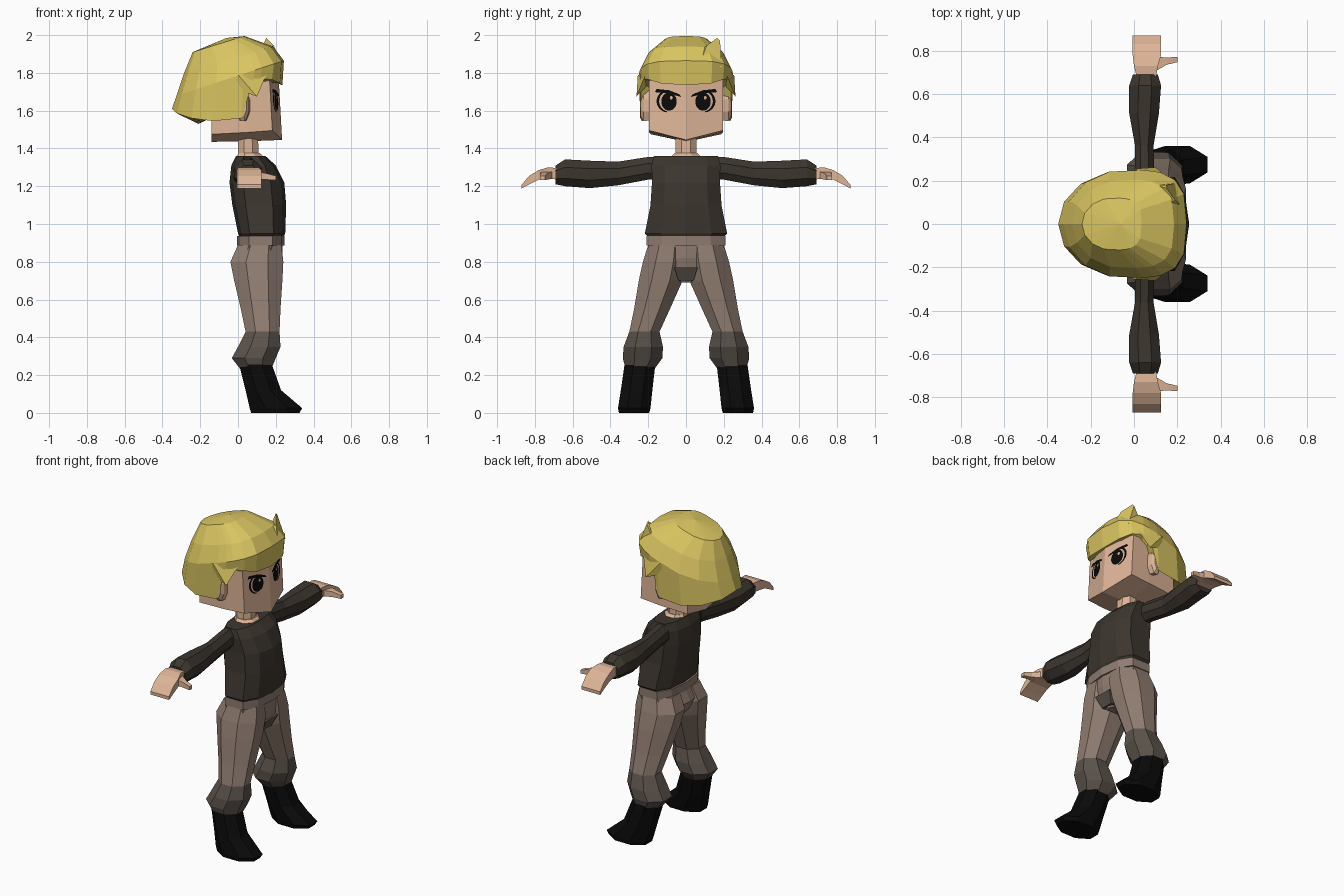
import bpy, bmesh, math
from mathutils import Vector


def mat(name, r, g, b):
    m = bpy.data.materials.new(name)
    m.diffuse_color = (r, g, b, 1)
    return m


HAIR = mat("blond hair", 0.70, 0.56, 0.12)
SKIN = mat("skin", 0.73, 0.46, 0.31)
SHIRT = mat("dark brown shirt", 0.045, 0.036, 0.027)
PANTS = mat("taupe trousers", 0.28, 0.205, 0.165)
CUFF = mat("dark cuff", 0.105, 0.085, 0.07)
BLACK = mat("black", 0.003, 0.003, 0.003)


def mesh(name, verts, faces, material, fix=True):
    me = bpy.data.meshes.new(name)
    me.from_pydata([tuple(v) for v in verts], [], faces)
    me.materials.append(material)
    if fix:
        bm = bmesh.new()
        bm.from_mesh(me)
        bmesh.ops.recalc_face_normals(bm, faces=bm.faces)
        bm.to_mesh(me)
        bm.free()
    ob = bpy.data.objects.new(name, me)
    bpy.context.collection.objects.link(ob)
    return ob


def loft(name, rings, material, caps=None):
    """Skin equal-length rings; caps = faces (ring index tuples) of the last ring."""
    n, k = len(rings[0]), len(rings)
    faces = [(i * n + j, i * n + (j + 1) % n, (i + 1) * n + (j + 1) % n, (i + 1) * n + j)
             for i in range(k - 1) for j in range(n)]
    faces.append(tuple(range(n)))
    for c in caps or [tuple(range(n))]:
        faces.append(tuple((k - 1) * n + j for j in c))
    return mesh(name, [v for r in rings for v in r], faces, material)


# Unit cross-sections
K = 1 / math.cos(math.pi / 8)
OCT = [(K * math.cos(math.pi / 8 + i * math.pi / 4), K * math.sin(math.pi / 8 + i * math.pi / 4))
       for i in range(8)]
BODY = [(1, 0), (0.88, 0.62), (0.5, 1), (-0.5, 1), (-0.88, 0.62), (-1, 0),
        (-0.88, -0.62), (-0.5, -1), (0.5, -1), (0.88, -0.62)]


def upright(name, shape, stations, material, s=1):
    """Stations: z, x min, x max, y min, y max."""
    rings = [[(((a + b) + u * (b - a)) / 2, s * ((c + d) + v * (d - c)) / 2, z) for u, v in shape]
             for z, a, b, c, d in stations]
    return loft(name, rings, material)


def sideways(name, shape, stations, material, s=1):
    """Stations: y, x min, x max, z min, z max."""
    rings = [[(((a + b) + u * (b - a)) / 2, s * y, ((c + d) + v * (d - c)) / 2) for u, v in shape]
             for y, a, b, c, d in stations]
    return loft(name, rings, material)


SQ = [(1, 1), (-1, 1), (-1, -1), (1, -1)]

# Torso, belt, hips, neck
upright("shirt_body", BODY, [(0.93, 0.01, 0.24, -0.2, 0.2), (0.95, 0, 0.25, -0.218, 0.218),
                             (1.1, -0.03, 0.255, -0.188, 0.188), (1.22, -0.045, 0.245, -0.18, 0.18),
                             (1.31, -0.035, 0.2, -0.182, 0.182),
                             (1.36, -0.01, 0.145, -0.17, 0.17)], SHIRT)
upright("waistband", BODY, [(0.885, -0.005, 0.245, -0.208, 0.208),
                            (0.937, -0.005, 0.245, -0.208, 0.208)], PANTS)
upright("hips", BODY, [(0.69, 0.06, 0.19, -0.035, 0.035), (0.75, 0.0, 0.225, -0.09, 0.09),
                       (0.82, -0.03, 0.235, -0.2, 0.2), (0.89, 0.0, 0.235, -0.2, 0.2)], PANTS)
upright("crotch_patch", SQ, [(0.70, 0.17, 0.205, -0.04, 0.04),
                             (0.77, 0.20, 0.238, -0.062, 0.062)], CUFF)
upright("collar_skin", OCT, [(1.35, -0.005, 0.14, -0.085, 0.085),
                             (1.375, 0.0, 0.115, -0.06, 0.06)], SKIN)
upright("neck", OCT, [(1.36, 0.0, 0.11, -0.056, 0.056), (1.48, 0.0, 0.105, -0.056, 0.056)], SKIN)


# Face plane: a shallow wedge with its ridge on the centre line
def face_x(y, z):
    return 0.232 - 0.055 * (z - 1.47) - 0.25 * abs(y)


W = 0.195


def section(x, chin, jaw, top, w):
    pts = [(0, chin), (w, jaw), (w, top), (0, top), (-w, top), (-w, jaw)]
    return [(face_x(y, z) if x is None else x, y, z) for y, z in pts]


loft("head", [section(-0.14, 1.435, 1.475, 1.8, 0.185), section(0.05, 1.438, 1.485, 1.82, W),
              section(None, 1.445, 1.495, 1.8, W)], SKIN, caps=[(0, 1, 2, 3), (0, 3, 4, 5)])


# Painted features lie on the face as thin plates
def plate(name, pts, material, s, off):
    vs = [(face_x(y, z) + off, s * y, z) for y, z in pts]
    order = tuple(range(len(vs)))
    ob = mesh(name, vs, [order], material, fix=False)
    if ob.data.polygons[0].normal.x < 0:
        ob.data.flip_normals()
    return ob


def arc(cy, cz, ry, rz, a0, a1, n):
    return [(cy + ry * math.cos(math.radians(a0 + (a1 - a0) * i / n)),
             cz + rz * math.sin(math.radians(a0 + (a1 - a0) * i / n))) for i in range(n + 1)]


for s, side in ((1, "left"), (-1, "right")):
    # Eye, lash line and brow
    plate(side + "_pupil", arc(0.09, 1.648, 0.041, 0.048, 0, 345, 23), BLACK, s, 0.003)
    plate(side + "_eye_glint", arc(0.09 + s * 0.012, 1.668, 0.008, 0.01, 0, 315, 7), SKIN, s, 0.005)
    plate(side + "_eye_outline", arc(0.092, 1.65, 0.064, 0.06, -80, 70, 12)
          + arc(0.09, 1.65, 0.052, 0.054, 70, -80, 12), BLACK, s, 0.003)
    plate(side + "_brow", [(0.026, 1.672), (0.035, 1.687), (0.09, 1.708), (0.155, 1.715),
                           (0.165, 1.698), (0.1, 1.692), (0.06, 1.682)], BLACK, s, 0.004)
    # Ear
    sideways(side + "_ear", OCT, [(0.18, 0.01, 0.065, 1.55, 1.7), (0.225, -0.01, 0.058, 1.545, 1.71),
                                  (0.24, 0.0, 0.045, 1.57, 1.69)], SKIN, s)
    # Sleeve, hand and thumb
    sideways(side + "_sleeve", OCT, [(0.165, 0.005, 0.095, 1.235, 1.355), (0.2, 0.005, 0.095, 1.235, 1.355),
                                     (0.36, 0.005, 0.09, 1.205, 1.33), (0.51, -0.022, 0.115, 1.19, 1.335),
                                     (0.64, -0.022, 0.125, 1.2, 1.342),
                                     (0.69, -0.005, 0.11, 1.21, 1.31)], SHIRT, s)
    sideways(side + "_hand", SQ, [(0.67, 0.015, 0.1, 1.235, 1.295), (0.73, 0.0, 0.11, 1.24, 1.3),
                                  (0.78, -0.006, 0.125, 1.235, 1.285), (0.83, -0.006, 0.125, 1.21, 1.255),
                                  (0.87, -0.006, 0.125, 1.188, 1.208)], SKIN, s)
    loft(side + "_thumb", [[(x, s * y, z) for y, z in ((a, c), (b, c), (b, d), (a, d))]
                           for x, a, b, c, d in ((0.09, 0.70, 0.775, 1.24, 1.28),
                                                 (0.15, 0.735, 0.768, 1.235, 1.268),
                                                 (0.2, 0.747, 0.772, 1.232, 1.255))], SKIN)
    # Trouser leg, gathered cuff and boot
    upright(side + "_trouser_leg", OCT, [(0.89, 0.0, 0.23, 0.0, 0.2), (0.8, -0.04, 0.24, 0.0, 0.228),
                                         (0.7, -0.02, 0.235, 0.018, 0.25), (0.55, 0.015, 0.225, 0.085, 0.275),
                                         (0.43, 0.04, 0.22, 0.14, 0.3)], PANTS, s)
    upright(side + "_leg_cuff", OCT, [(0.43, 0.04, 0.22, 0.14, 0.3), (0.35, 0.0, 0.225, 0.122, 0.33),
                                      (0.29, -0.033, 0.2, 0.125, 0.335),
                                      (0.235, 0.01, 0.178, 0.165, 0.32)], CUFF, s)
    upright(side + "_boot", OCT, [(0.26, 0.005, 0.178, 0.162, 0.325), (0.12, 0.04, 0.228, 0.178, 0.345),
                                  (0.025, 0.062, 0.34, 0.188, 0.36),
                                  (0.0, 0.07, 0.325, 0.195, 0.355)], BLACK, s)
    # Pointed lock in front of the ear
    tip = (0.1, s * 0.262, 1.675)
    mesh(side + "_side_lock", [(-0.02, s * 0.235, 1.72), (0.0, s * 0.255, 1.79), (0.15, s * 0.215, 1.79),
                               (0.05, s * 0.19, 1.75), tip],
         [(0, 1, 4), (1, 2, 4), (2, 3, 4), (3, 0, 4), (0, 1, 2, 3)], HAIR)

# Hair shell: tilted rings, boxier at the front, with a rim that drops behind the ears
HALF = [0, 22, 45, 65, 74, 84, 105, 130, 155, 180]
RIM = [1.735, 1.745, 1.765, 1.77, 1.75, 1.56, 1.545, 1.56, 1.585, 1.61]
ANGLES = HALF + [-a for a in HALF[-2:0:-1]]
RIMS = RIM + RIM[-2:0:-1]


def hair_ring(xb, xf, ry, zb, zf, rim=False):
    out = []
    for a, rz in zip(ANGLES, RIMS):
        c, sn = math.cos(math.radians(a)), math.sin(math.radians(a))
        p = 0.6 if c > 0 else 1
        u = math.copysign(abs(c) ** p, c)
        v = math.copysign(abs(sn) ** p, sn)
        x = (xb + xf) / 2 + u * (xf - xb) / 2
        out.append(Vector((x, v * ry, rz if rim else zb + (x - xb) / (xf - xb) * (zf - zb))))
    return out


under = hair_ring(-0.21, 0.16, 0.17, 1.53, 1.77)
rings = [under, hair_ring(-0.35, 0.235, 0.243, 0, 0, True), hair_ring(-0.325, 0.243, 0.25, 1.68, 1.865),
         hair_ring(-0.285, 0.185, 0.205, 1.80, 1.94), hair_ring(-0.24, 0.035, 0.12, 1.91, 1.995)]
n = len(ANGLES)
verts = [v for r in rings for v in r] + [Vector((-0.06, 0, 1.6)), Vector((-0.06, 0, 1.985))]
faces = [(i * n + j, i * n + (j + 1) % n, (i + 1) * n + (j + 1) % n, (i + 1) * n + j)
         for i in range(4) for j in range(n)]
faces += [(j, (j + 1) % n, 5 * n) for j in range(n)]
faces += [(4 * n + j, 4 * n + (j + 1) % n, 5 * n + 1) for j in range(n)]
mesh("hair_shell", verts, faces, HAIR)

# Upright tuft above the fringe
mesh("hair_tuft", [(0.235, 0.07, 1.84), (0.2, 0.19, 1.83), (0.1, 0.18, 1.88), (0.13, 0.07, 1.92),
                   (0.19, 0.11, 1.945), (0.15, 0.165, 1.985), (0.15, 0.18, 1.97)],
     [(0, 1, 6, 5, 4), (1, 2, 6), (2, 5, 6), (2, 3, 4, 5), (3, 0, 4), (0, 1, 2, 3)], HAIR)
